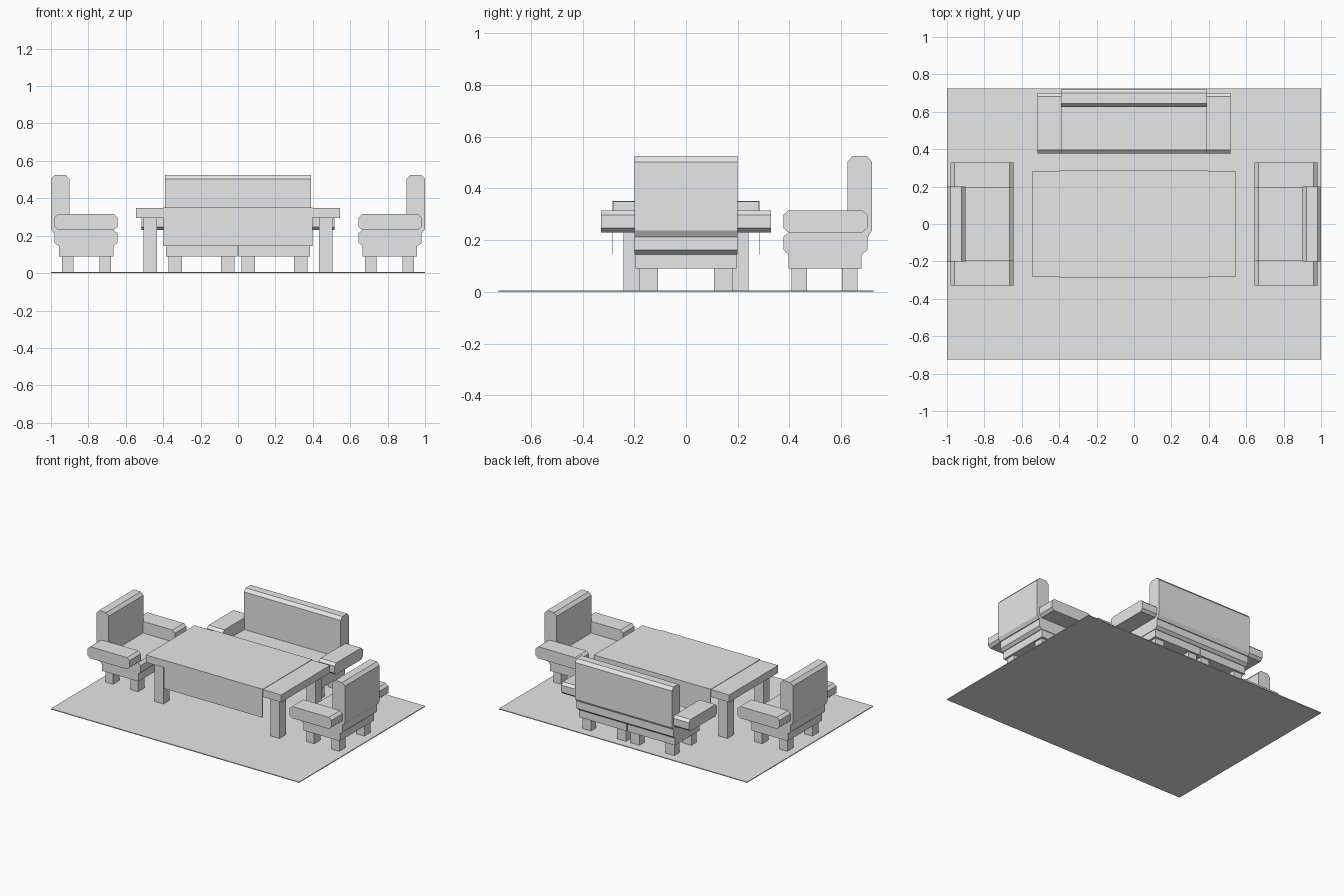
import bpy, bmesh
from math import radians
from mathutils import Matrix

cube = bpy.data.objects.get("Cube")
if cube:
    bpy.data.objects.remove(cube, do_unlink=True)

grey = bpy.data.materials.new("plain_grey")
grey.use_nodes = True
grey.diffuse_color = (0.8, 0.8, 0.8, 1)
grey.node_tree.nodes["Principled BSDF"].inputs["Base Color"].default_value = (0.8, 0.8, 0.8, 1)


def prism(name, profile, x0, x1, place=Matrix()):
    """Extrude a (y, z) profile from x0 to x1."""
    bm = bmesh.new()
    face = bm.faces.new([bm.verts.new((x0, y, z)) for y, z in profile])
    made = bmesh.ops.extrude_face_region(bm, geom=[face])["geom"]
    moved = [v for v in made if isinstance(v, bmesh.types.BMVert)]
    bmesh.ops.translate(bm, verts=moved, vec=(x1 - x0, 0, 0))
    bmesh.ops.transform(bm, matrix=place, verts=bm.verts)
    bmesh.ops.recalc_face_normals(bm, faces=bm.faces)
    mesh = bpy.data.meshes.new(name)
    bm.to_mesh(mesh)
    bm.free()
    mesh.materials.append(grey)
    ob = bpy.data.objects.new(name, mesh)
    bpy.context.scene.collection.objects.link(ob)
    return ob


def rect(y0, y1, z0, z1):
    return [(y0, z0), (y1, z0), (y1, z1), (y0, z1)]


def chamfered(y0, y1, z0, z1, c, h):
    """Rectangle with all four corners cut by c across and h up."""
    return [(y0 + c, z0), (y1 - c, z0), (y1, z0 + h), (y1, z1 - h),
            (y1 - c, z1), (y0 + c, z1), (y0, z1 - h), (y0, z0 + h)]


RUG = 0.006


def seat_unit(name, place, arms):
    """One seat, front edge at y = 0 facing -y, with arms on the given sides."""
    for row, y in (("front", 0.033), ("back", 0.235)):
        for side, x in (("right", -0.18), ("left", 0.108)):
            prism(f"{name}_{row}_{side}_leg", rect(y, y + 0.062, RUG, 0.09), x, x + 0.072, place)
    prism(name + "_base", rect(0.02, 0.312, 0.09, 0.15), -0.196, 0.196, place)
    prism(name + "_cushion", chamfered(0, 0.336, 0.145, 0.23, 0.02, 0.017), -0.2, 0.2, place)
    backrest = [(0.257, 0.215), (0.34, 0.215), (0.355, 0.238), (0.355, 0.503),
                (0.335, 0.525), (0.277, 0.525), (0.257, 0.503)]
    prism(name + "_backrest", backrest, -0.2, 0.2, place)
    for s in arms:
        prism(f"{name}_{'left' if s > 0 else 'right'}_arm",
              chamfered(0, 0.336, 0.23, 0.315, 0.02, 0.017), s * 0.196, s * 0.328, place)


# Rug
prism("rug", rect(-0.725, 0.725, 0, RUG), -1, 1)

# Two armchairs facing each other
for side, s in (("left", 1), ("right", -1)):
    place = Matrix.Translation((s * 0.645, 0, 0)) @ Matrix.Rotation(radians(-90 * s), 4, "Z")
    seat_unit(side + "_chair", place, (1, -1))

# Sofa made of two joined seats, each with an outer arm
for side, s in (("left", 1), ("right", -1)):
    place = Matrix.Translation((s * 0.195, 0.377, 0)) @ Matrix.Diagonal((0.975, 0.965, 1, 1))
    seat_unit(side + "_sofa", place, (s,))

# Table
prism("table_top", rect(-0.282, 0.282, 0.295, 0.349), -0.545, 0.545)
for sx in (1, -1):
    for sy in (1, -1):
        name = f"table_{'back' if sy > 0 else 'front'}_{'left' if sx > 0 else 'right'}_leg"
        prism(name, rect(sy * 0.17, sy * 0.242, RUG, 0.295), sx * 0.432, sx * 0.504)

# Cloth draped over the table, hanging at the front and back
cloth = [(-0.285, 0.145), (-0.285, 0.352), (0.285, 0.352), (0.285, 0.145),
         (0.282, 0.145), (0.282, 0.349), (-0.282, 0.349), (-0.282, 0.145)]
prism("table_cloth", cloth, -0.398, 0.398)
